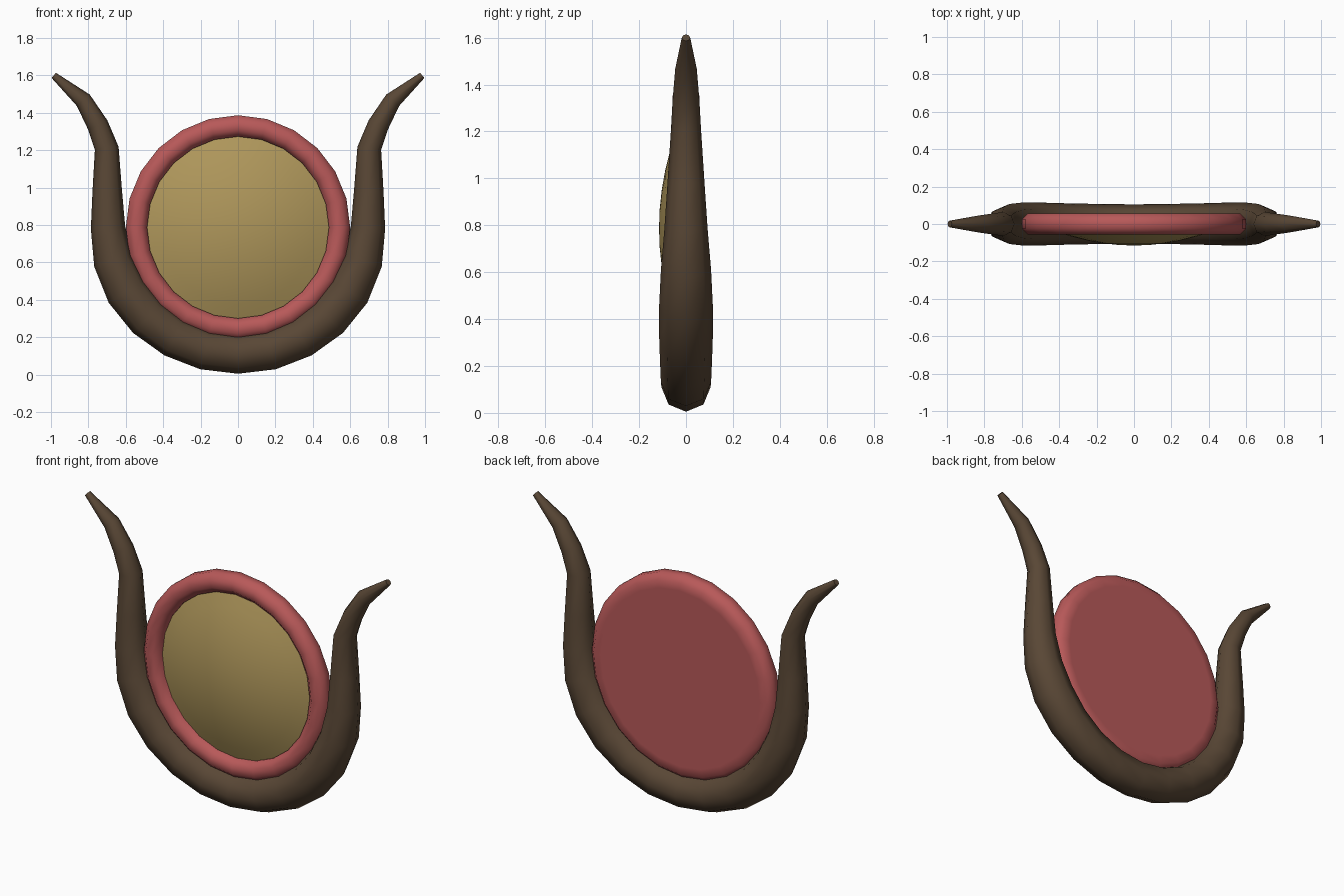
import bpy, bmesh, math
from mathutils import Vector

if "Cube" in bpy.data.objects:
    bpy.data.objects.remove(bpy.data.objects["Cube"])

CENTRE_Z = 0.787


def material(name, rgb):
    m = bpy.data.materials.new(name)
    m.diffuse_color = (*rgb, 1)
    m.use_nodes = True
    m.node_tree.nodes["Principled BSDF"].inputs["Base Color"].default_value = m.diffuse_color
    return m


def finish(name, bm, mat, angle):
    bmesh.ops.recalc_face_normals(bm, faces=bm.faces)
    mesh = bpy.data.meshes.new(name)
    bm.to_mesh(mesh)
    bm.free()
    ob = bpy.data.objects.new(name, mesh)
    bpy.context.collection.objects.link(ob)
    mesh.materials.append(mat)
    bpy.ops.object.select_all(action='DESELECT')
    ob.select_set(True)
    bpy.context.view_layer.objects.active = ob
    bpy.ops.object.shade_smooth_by_angle(angle=math.radians(angle))
    return ob


def lathe(name, profile, mat, angle, segs=24):
    """Spin (radius, y) points round the y axis through the disc centre."""
    bm = bmesh.new()
    verts = [bm.verts.new((r, y, CENTRE_Z)) for r, y in profile]
    edges = [bm.edges.new(p) for p in zip(verts, verts[1:])]
    bmesh.ops.spin(bm, geom=verts + edges, cent=(0, 0, CENTRE_Z), axis=(0, 1, 0),
                   angle=math.tau, steps=segs, use_merge=True)
    bmesh.ops.remove_doubles(bm, verts=bm.verts, dist=1e-4)
    return finish(name, bm, mat, angle)


def tube(name, path, mat, sides=8):
    """Sweep an octagon along (x, z, radius) points in the xz plane."""
    bm = bmesh.new()
    rings = []
    for i, (x, z, r) in enumerate(path):
        a, b = path[max(i - 1, 0)], path[min(i + 1, len(path) - 1)]
        t = Vector((b[0] - a[0], 0, b[1] - a[1])).normalized()
        n = Vector((t.z, 0, -t.x))
        rings.append([bm.verts.new(Vector((x, 0, z)) + r * (
            n * math.cos(k * math.tau / sides) + Vector((0, 1, 0)) * math.sin(k * math.tau / sides)))
            for k in range(sides)])
    for p, q in zip(rings, rings[1:]):
        for k in range(sides):
            j = (k + 1) % sides
            bm.faces.new((p[k], p[j], q[j], q[k]))
    bm.faces.new(rings[0])
    bm.faces.new(rings[-1])
    return finish(name, bm, mat, 60)


brown = material("dark_horn", (0.10, 0.063, 0.036))
red = material("red_rim", (0.48, 0.10, 0.10))
gold = material("dull_gold", (0.43, 0.31, 0.105))

# Horns: round lower arc, then outward-curling tips, mirrored
radii = [0.105, 0.107, 0.11, 0.114, 0.115, 0.107, 0.092]
half = []
for i, r in enumerate(radii):
    a = math.radians(15 * i)
    R = 0.677 + 0.018 * (i / 6) ** 2
    half.append((R * math.sin(a), CENTRE_Z - R * math.cos(a), r))
half += [(0.699, 0.98, 0.079), (0.702, 1.21, 0.064), (0.75, 1.335, 0.057),
         (0.827, 1.467, 0.046), (0.985, 1.6, 0.018)]
tube("horns", [(-x, z, r) for x, z, r in half[:0:-1]] + half, brown)

# Rim with closed back
lathe("disc_rim", [(0, 0.057), (0.52, 0.057), (0.566, 0.057), (0.6, 0.024), (0.6, -0.024),
                   (0.566, -0.057), (0.52, -0.057), (0.486, -0.024), (0.486, 0.02)], red, 60)

# Domed front face
lathe("domed_face", [(0.495 * i / 6, -0.115 + 0.43 * (0.495 * i / 6) ** 2) for i in range(7)], gold, 60)
